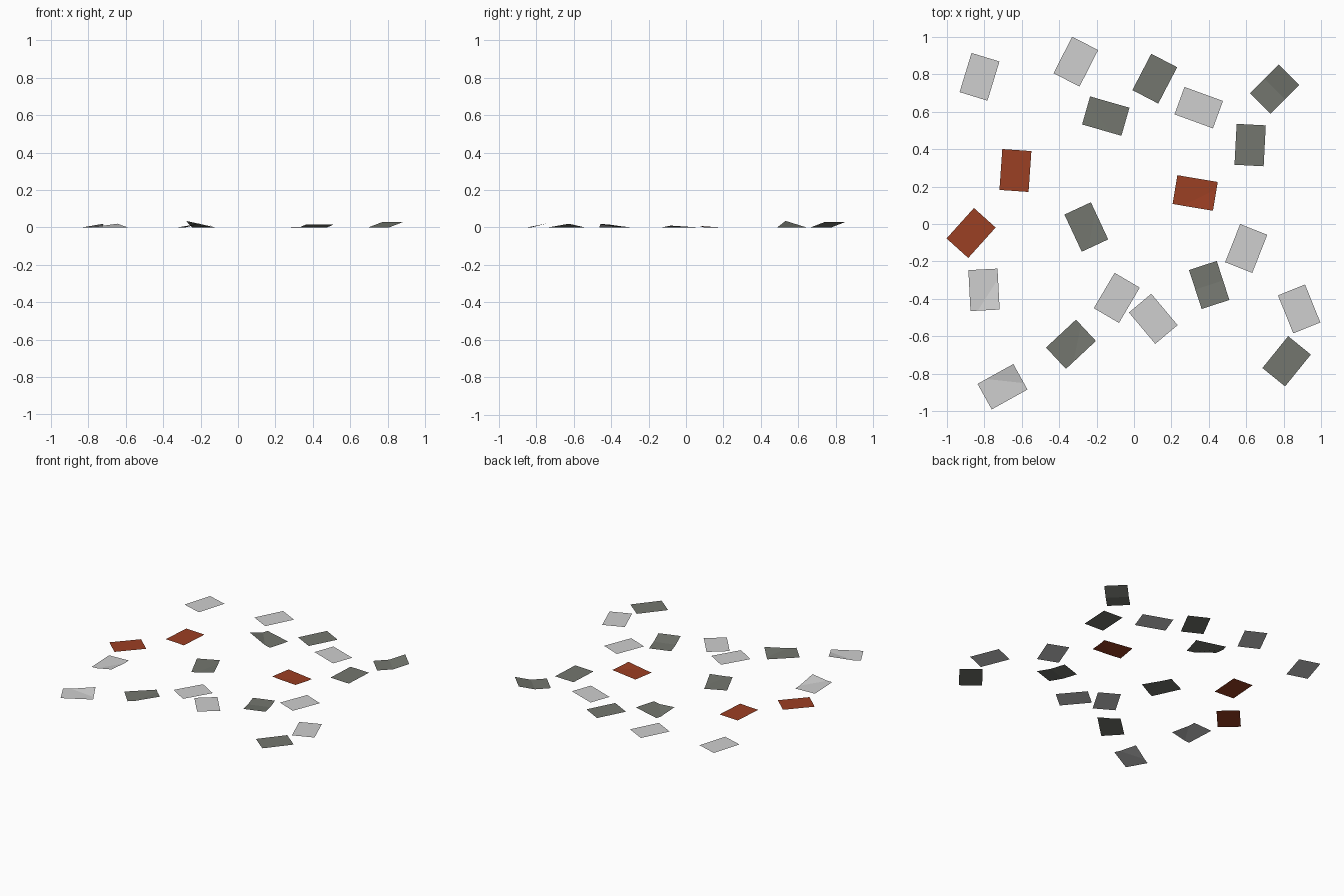
import bpy, bmesh, math
from mathutils import Matrix

if "Cube" in bpy.data.objects:
    bpy.data.objects.remove(bpy.data.objects["Cube"])

LENGTH, WIDTH = 0.219, 0.156


def mat(name, rgb):
    m = bpy.data.materials.new(name)
    m.diffuse_color = (*rgb, 1)
    m.use_nodes = True
    m.node_tree.nodes["Principled BSDF"].inputs["Base Color"].default_value = m.diffuse_color
    return m


COLOURS = {
    "light": mat("light grey", (0.62, 0.62, 0.62)),
    "dark": mat("dark green grey", (0.172, 0.182, 0.158)),
    "red": mat("rust red", (0.33, 0.05, 0.017)),
}


def sheet(index, colour, x, y, angle, lift=0, su=0, sv=0):
    """Flat card; the end (su) or corner (su, sv) curls up by lift."""
    bm = bmesh.new()
    bmesh.ops.create_grid(bm, x_segments=4, y_segments=4, size=1)
    reach = abs(su) + abs(sv)
    start = 0.5 if sv else 0.0
    for v in bm.verts:
        t = su * v.co.x + sv * v.co.y
        if lift:
            v.co.z = lift * max(0, (t - start) / (reach - start))
        v.co.x *= LENGTH / 2
        v.co.y *= WIDTH / 2
    bmesh.ops.triangulate(bm, faces=bm.faces[:])
    # lay the card in place
    bm.transform(Matrix.Translation((x, y, 0)) @ Matrix.Rotation(math.radians(angle), 4, "Z"))
    name = f"{colour}_sheet_{index}"
    me = bpy.data.meshes.new(name)
    bm.to_mesh(me)
    bm.free()
    me.materials.append(COLOURS[colour])
    bpy.context.collection.objects.link(bpy.data.objects.new(name, me))


# scattered cards: colour, x, y, angle, optional curl (height, end, side)
CARDS = [
    ("light", -0.826, 0.787, 73),
    ("light", -0.311, 0.868, 63),
    ("dark", 0.111, 0.777, 62.5),
    ("dark", -0.151, 0.577, -16, 0.035, -1, -1),
    ("light", 0.346, 0.622, -20),
    ("dark", 0.752, 0.721, 45, 0.03, 1, 0),
    ("dark", 0.621, 0.422, 87),
    ("red", -0.634, 0.286, 86),
    ("red", 0.327, 0.166, -9.5, 0.008, 1, -1),
    ("red", -0.871, -0.048, 48),
    ("dark", -0.255, -0.016, 115, 0.01, -1, -1),
    ("light", 0.60, -0.131, 68.5),
    ("light", -0.802, -0.352, 93, 0.02, -1, -1),
    ("dark", 0.402, -0.326, 108, 0.015, -1, 0),
    ("light", -0.092, -0.395, 59.5),
    ("light", 0.103, -0.507, 130),
    ("light", 0.883, -0.454, 112),
    ("dark", -0.337, -0.643, 43, 0.02, 1, -1),
    ("dark", 0.816, -0.734, 51),
    ("light", -0.703, -0.87, 29, 0.02, 1, 1),
]
for i, card in enumerate(CARDS, 1):
    sheet(i, *card)
